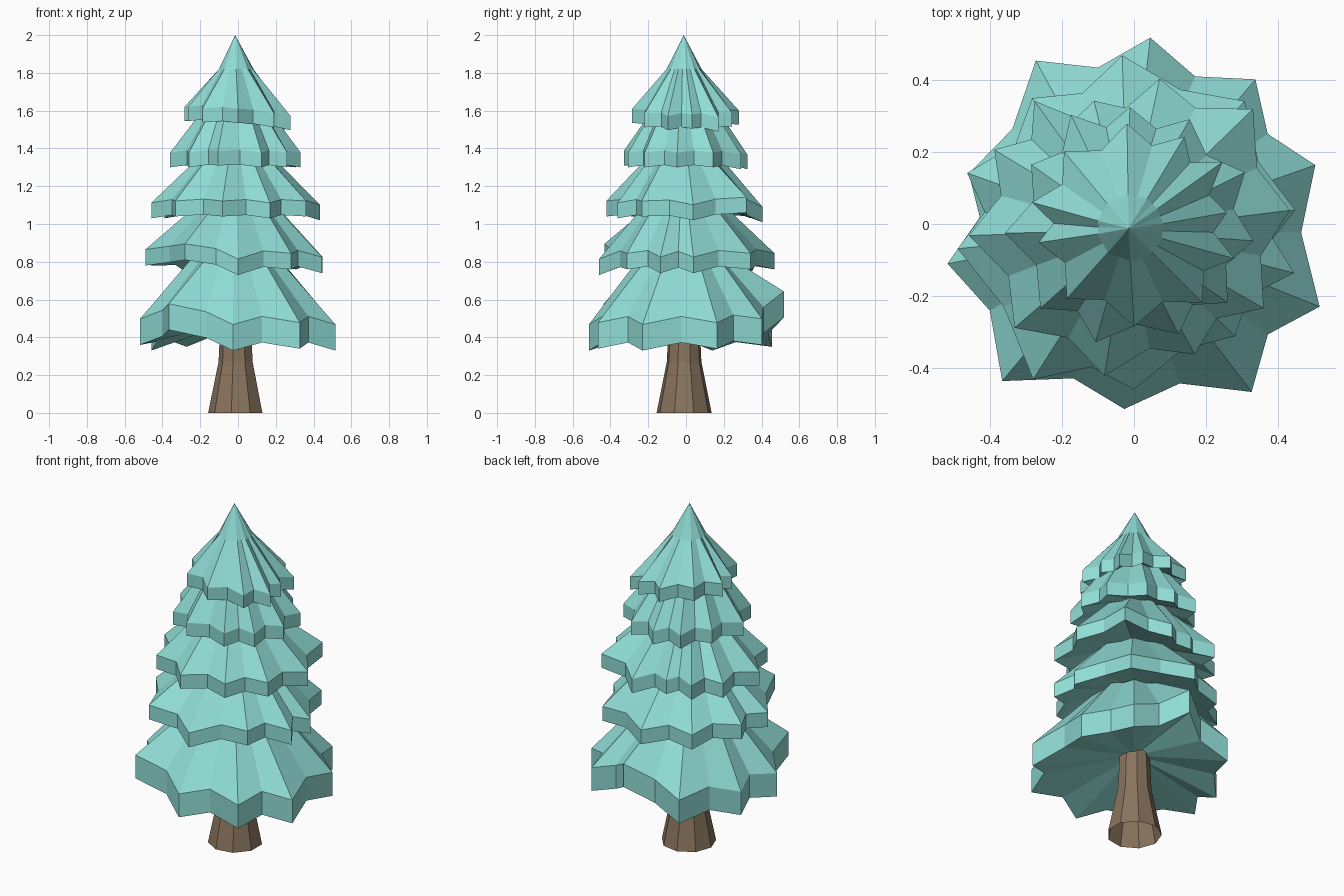
import bpy, bmesh, math

if "Cube" in bpy.data.objects:
    bpy.data.objects.remove(bpy.data.objects["Cube"])

AX, AY = -0.01, -0.01  # tree axis


def material(name, rgb):
    m = bpy.data.materials.new(name)
    m.diffuse_color = (*rgb, 1)
    m.use_nodes = True
    m.node_tree.nodes["Principled BSDF"].inputs["Base Color"].default_value = m.diffuse_color
    return m


NEEDLES = material("teal needles", (0.28, 0.72, 0.67))
BARK = material("brown bark", (0.25, 0.175, 0.11))


def loft(name, rings, mat, tip=None, base=None):
    """Join equal-length rings with quads; close either end with a point if given."""
    bm = bmesh.new()
    rows = [[bm.verts.new(p) for p in ring] for ring in rings]
    n = len(rows[0])
    for a, b in zip(rows, rows[1:]):
        for i in range(n):
            j = (i + 1) % n
            bm.faces.new((a[i], a[j], b[j], b[i]))
    for row, point in ((rows[0], base), (rows[-1], tip)):
        if point:
            v = bm.verts.new(point)
            for i in range(n):
                bm.faces.new((row[i], row[(i + 1) % n], v))
    bmesh.ops.recalc_face_normals(bm, faces=bm.faces)
    me = bpy.data.meshes.new(name)
    bm.to_mesh(me)
    bm.free()
    me.materials.append(mat)
    bpy.context.collection.objects.link(bpy.data.objects.new(name, me))


def tier(name, points, z_low, rim, z_top, r_top, droop, depth=0.84, k_top=0.88,
         tip=None, tilt=0.0):
    """Star-shaped skirt of branches: points are (angle, radius, lift) of branch ends."""
    low, high, top = [], [], []
    for i, (a, r, lift) in enumerate(points):
        a2, r2, lift2 = points[(i + 1) % len(points)]
        if a2 < a:
            a2 += 360
        notch = 0.5 * (r + r2) * depth
        dn = droop + 0.25 * (lift + lift2)
        for ang, rad, dz, k in ((a, r, lift, 1.0), ((a + a2) / 2, notch, dn, k_top)):
            c, s = math.cos(math.radians(ang)), math.sin(math.radians(ang))
            dz += tilt * c
            low.append((rad * c, rad * s, z_low + dz))
            high.append((rad * c, rad * s, z_low + dz + rim))
            top.append((AX + r_top * k * c, AY + r_top * k * s, z_top))
    loft(name, [low, high, top], NEEDLES, tip, (AX, AY, z_low + 0.15))


# Trunk, flared at the foot and open underneath
def circle(r, z, n=9):
    return [(AX + r * math.cos(math.tau * (i + 0.5) / n),
             AY + r * math.sin(math.tau * (i + 0.5) / n), z) for i in range(n)]


loft("trunk", [circle(0.148, 0), circle(0.093, 0.27), circle(0.08, 0.55)], BARK)

# Branch tiers, bottom to top
tier("bottom_branches",
     [(18, .53, 0), (50, .525, .02), (85, .52, .165), (121, .53, .01), (163, .48, -.01),
      (192, .53, .02), (230, .57, .1), (267, .515, -.01), (305, .57, 0), (336, .565, -.01)],
     0.34, 0.138, 0.83, 0.23, 0.035, 0.85)
tier("lower_branches",
     [(5, .45, -.01), (48, .46, .01), (94, .47, .01), (129, .45, 0), (163, .485, .03),
      (188, .495, .03), (237, .515, .06), (270, .46, -.02), (312, .42, .01), (343, .465, -.01)],
     0.75, 0.085, 1.1, 0.21, 0.025, 0.85)
tier("middle_branches",
     [(5, .435, -.01), (44, .46, .03), (80, .41, -.02), (108, .36, 0), (129, .44, .01),
      (152, .44, 0), (184, .46, 0), (221, .44, .01), (259, .43, .01), (295, .40, 0),
      (327, .43, .01)],
     1.03, 0.082, 1.36, 0.19, 0.015, 0.84)
tier("upper_branches",
     [(25, .34, 0), (62, .33, -.01), (92, .325, -.01), (120, .35, 0), (150, .33, .01),
      (184, .36, 0), (222, .35, 0), (252, .345, .01), (292, .33, 0), (320, .34, 0),
      (352, .335, 0)],
     1.30, 0.078, 1.6, 0.18, 0.012, 0.83)
tier("top_branches",
     [(7, .26, 0), (35, .30, -.02), (60, .28, 0), (94, .28, 0), (134, .28, .01),
      (168, .29, 0), (191, .27, 0), (228, .28, 0), (270, .285, .01), (311, .29, 0),
      (341, .295, -.01)],
     1.525, 0.075, 1.82, 0.093, 0.01, 0.8, 0.95, tip=(-.015, -.012, 2.0), tilt=-0.02)
